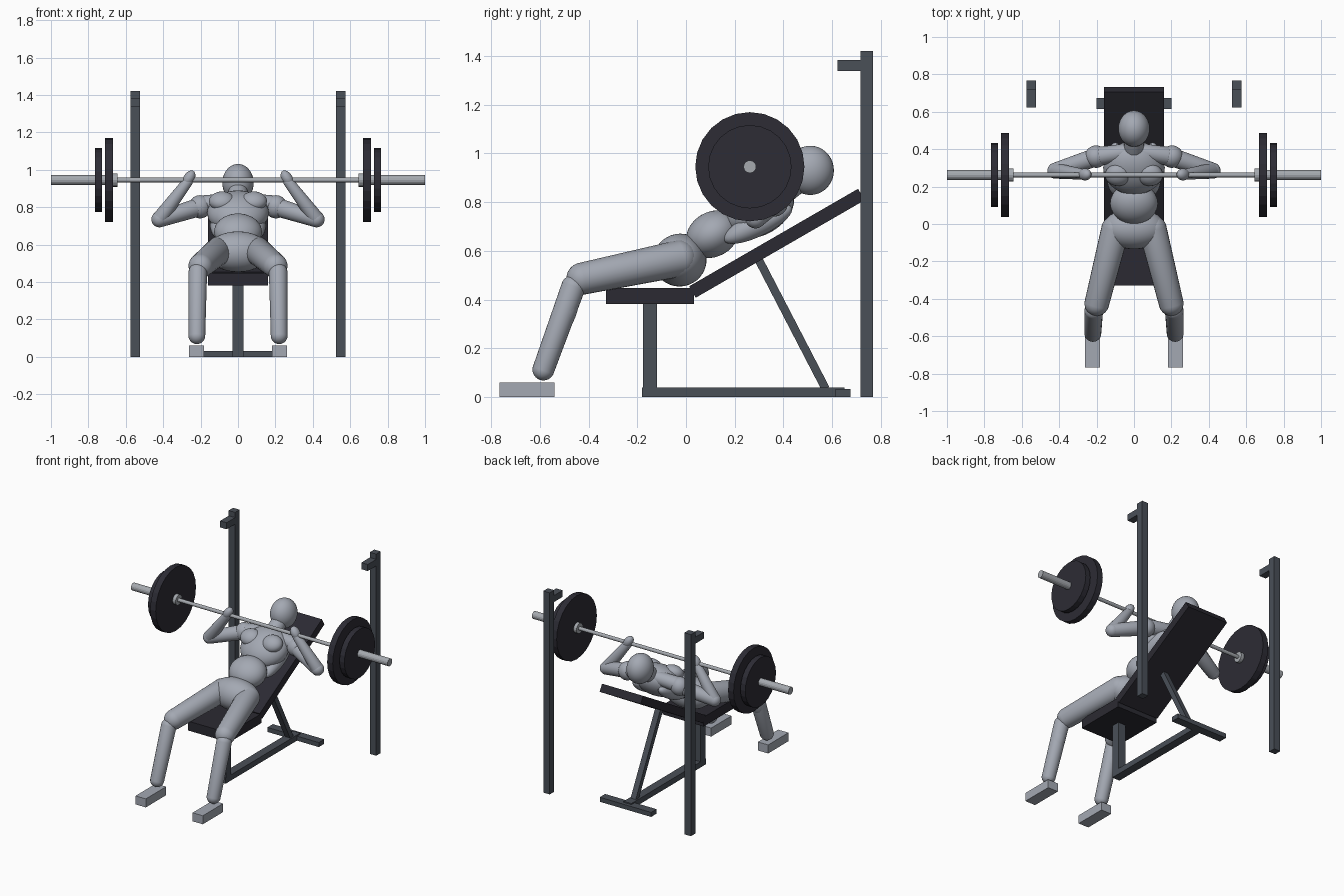
import bpy, bmesh, math
from mathutils import Matrix, Vector

if "Cube" in bpy.data.objects:
    bpy.data.objects.remove(bpy.data.objects["Cube"])


def material(name, rgb):
    m = bpy.data.materials.new(name)
    m.diffuse_color = (*rgb, 1)
    m.use_nodes = True
    m.node_tree.nodes["Principled BSDF"].inputs["Base Color"].default_value = m.diffuse_color
    return m


SKIN = material("mannequin_grey", (0.37, 0.395, 0.45))
STEEL = material("bar_steel", (0.38, 0.40, 0.43))
FRAME = material("frame_slate", (0.068, 0.079, 0.097))
PAD = material("pad_black", (0.024, 0.023, 0.032))
RUBBER = material("plate_black", (0.026, 0.025, 0.035))


def finish(name, bm, mat, smooth=False):
    bmesh.ops.recalc_face_normals(bm, faces=bm.faces)
    for f in bm.faces:
        f.smooth = smooth
    me = bpy.data.meshes.new(name)
    bm.to_mesh(me)
    bm.free()
    me.materials.append(mat)
    ob = bpy.data.objects.new(name, me)
    bpy.context.collection.objects.link(ob)
    return ob


def box(name, loc, size, mat, tilt=0):
    bm = bmesh.new()
    bmesh.ops.create_cube(bm, size=1)
    bm.transform(Matrix.Translation(loc) @ Matrix.Rotation(math.radians(tilt), 4, 'X')
                 @ Matrix.Diagonal((*size, 1)))
    return finish(name, bm, mat)


def rod(name, x0, x1, r, mat, sides=24):
    """Cylinder along x on the barbell axis."""
    bm = bmesh.new()
    bmesh.ops.create_cone(bm, cap_ends=True, segments=sides, radius1=r, radius2=r, depth=abs(x1 - x0))
    bm.transform(Matrix.Translation(((x0 + x1) / 2, BAR_Y, BAR_Z)) @ Matrix.Rotation(math.pi / 2, 4, 'Y'))
    return finish(name, bm, mat)


def blob(name, loc, radii, tilt=0, roll=0):
    """Ellipsoid, tilted about x and rolled about y."""
    bm = bmesh.new()
    bmesh.ops.create_uvsphere(bm, u_segments=28, v_segments=18, radius=1)
    bm.transform(Matrix.Translation(loc) @ Matrix.Rotation(math.radians(roll), 4, 'Y')
                 @ Matrix.Rotation(math.radians(tilt), 4, 'X') @ Matrix.Diagonal((*radii, 1)))
    return finish(name, bm, SKIN, True)


def limb(name, a, b, ra, rb):
    """Tapered capsule; the odd ring count leaves a clean split between its two caps."""
    a, b = Vector(a), Vector(b)
    q = (b - a).to_track_quat('Z', 'Y')
    bm = bmesh.new()
    bmesh.ops.create_uvsphere(bm, u_segments=24, v_segments=15, radius=1)
    for v in bm.verts:
        end, r = (b, rb) if v.co.z > 0 else (a, ra)
        v.co = end + q @ (v.co * r)
    return finish(name, bm, SKIN, True)


# Bench
box("seat", (0, -0.148, 0.414), (0.32, 0.36, 0.066), PAD)
box("backrest", (0, 0.373, 0.631), (0.32, 0.80, 0.054), PAD, 30)
box("front_post", (0, -0.148, 0.2), (0.06, 0.057, 0.37), FRAME)
box("base_rail", (0, 0.235, 0.02), (0.06, 0.83, 0.04), FRAME)
box("rear_crossbar", (0, 0.644, 0.016), (0.40, 0.06, 0.032), FRAME)
box("back_strut", (0, 0.435, 0.30), (0.04, 0.034, 0.60), FRAME, 27.4)

# Barbell
BAR_Y, BAR_Z = 0.262, 0.945
rod("bar_shaft", -0.66, 0.66, 0.0125, STEEL, 16)

# Torso and head
blob("pelvis", (0, -0.025, 0.562), (0.17, 0.11, 0.108), 30)
blob("belly", (0, 0.11, 0.668), (0.128, 0.115, 0.092), 30)
blob("chest", (0, 0.30, 0.77), (0.165, 0.155, 0.105), 30)
limb("neck", (0, 0.38, 0.83), (0, 0.48, 0.905), 0.055, 0.05)
blob("head", (0, 0.51, 0.93), (0.084, 0.097, 0.101))

for s, side in ((-1, "left"), (1, "right")):
    # Rack
    box(side + "_upright", (s * 0.55, 0.742, 0.71), (0.05, 0.05, 1.42), FRAME)
    box(side + "_rack_hook", (s * 0.55, 0.67, 1.36), (0.05, 0.095, 0.046), FRAME)

    # Sleeves, collars and weights
    rod(side + "_sleeve", s * 0.65, s, 0.026, STEEL, 16)
    rod(side + "_collar", s * 0.645, s * 0.67, 0.036, STEEL, 16)
    rod(side + "_large_plate", s * 0.668, s * 0.711, 0.224, RUBBER)
    rod(side + "_small_plate", s * 0.727, s * 0.765, 0.171, RUBBER)

    # Upper body muscles
    blob(side + "_pec", (s * 0.085, 0.262, 0.832), (0.07, 0.062, 0.048), 30)
    blob(side + "_lat", (s * 0.10, 0.295, 0.71), (0.05, 0.155, 0.05), 26)
    limb(side + "_collarbone", (s * 0.04, 0.385, 0.83), (s * 0.17, 0.365, 0.815), 0.045, 0.05)

    # Arms
    elbow, wrist = (s * 0.42, 0.285, 0.735), (s * 0.27, 0.265, 0.935)
    blob(side + "_shoulder", (s * 0.203, 0.36, 0.802), (0.06, 0.06, 0.062))
    limb(side + "_upper_arm", (s * 0.21, 0.355, 0.80), elbow, 0.05, 0.043)
    limb(side + "_forearm", elbow, wrist, 0.043, 0.028)
    blob(side + "_hand", (s * 0.262, 0.265, 0.955), (0.029, 0.032, 0.045), roll=s * -32)

    # Legs
    limb(side + "_thigh", (s * 0.10, -0.03, 0.568), (s * 0.199, -0.425, 0.486), 0.076, 0.066)
    limb(side + "_shin", (s * 0.215, -0.463, 0.45), (s * 0.22, -0.585, 0.113), 0.05, 0.045)
    blob(side + "_calf", (s * 0.217, -0.493, 0.355), (0.046, 0.046, 0.105), -18)
    box(side + "_foot", (s * 0.222, -0.653, 0.03), (0.08, 0.226, 0.06), SKIN)
